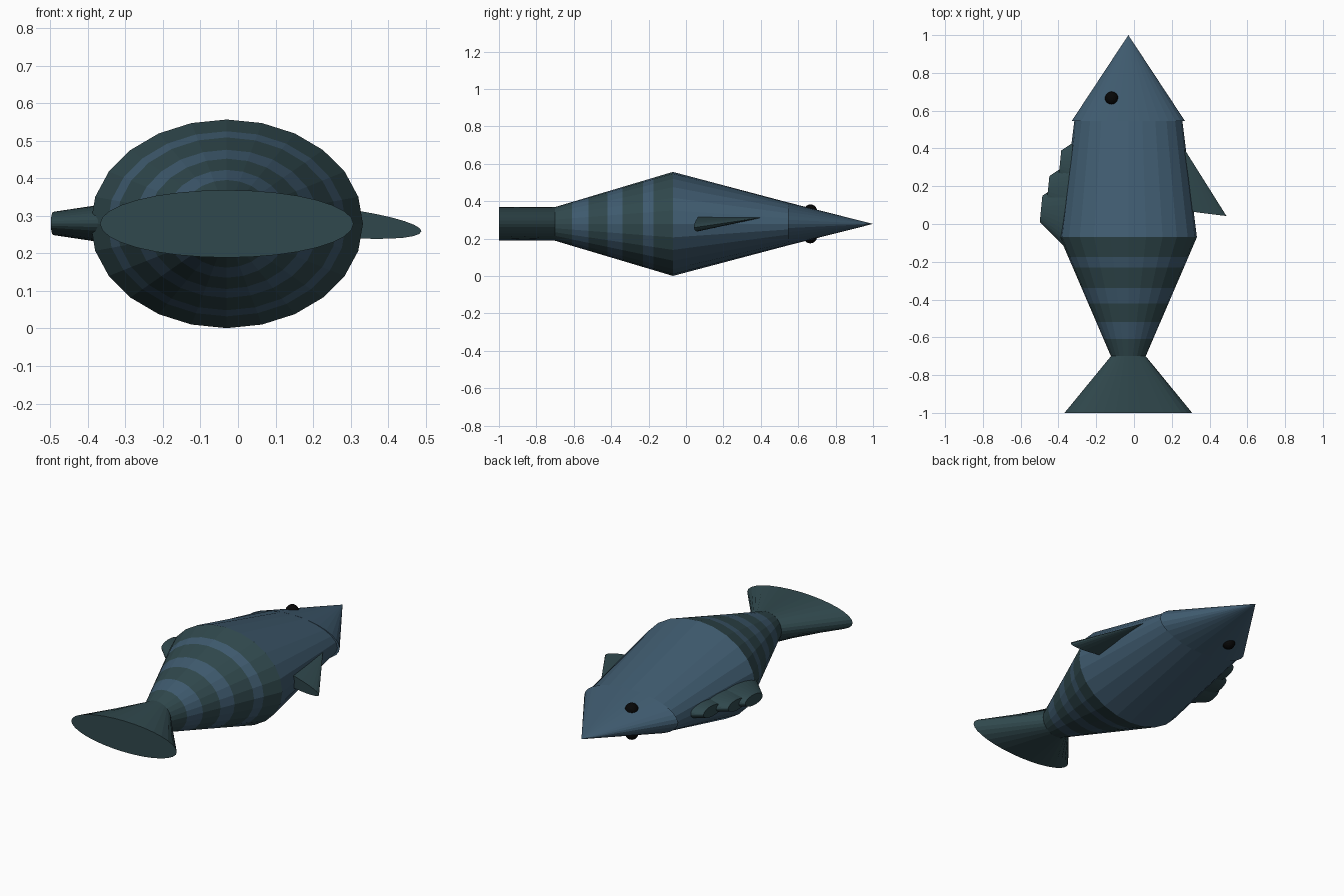
import bpy, bmesh, math
from mathutils import Vector, Matrix

if "Cube" in bpy.data.objects:
    bpy.data.objects.remove(bpy.data.objects["Cube"])


def material(name, color):
    m = bpy.data.materials.new(name)
    m.diffuse_color = (*color, 1)
    m.use_nodes = True
    m.node_tree.nodes["Principled BSDF"].inputs["Base Color"].default_value = m.diffuse_color
    return m


BLUE = material("blue_scales", (0.05, 0.105, 0.16))
TEAL = material("dark_teal", (0.03, 0.066, 0.075))
BLACK = material("black", (0.002, 0.002, 0.002))


def loft(name, rings, mats, origin, axis=(0, 1, 0), side=(1, 0, 0), sides=32):
    """Closed loft of ellipses; rings = (distance along axis, radius to side, thickness radius)."""
    y = Vector(axis).normalized()
    x = Vector(side)
    x = (x - y * x.dot(y)).normalized()
    frame = Matrix((x, y, x.cross(y))).transposed()
    bm = bmesh.new()
    loops = []
    for d, rx, rz in rings:
        n = sides if rx > 0 else 1
        loops.append([bm.verts.new(frame @ Vector((rx * math.sin(2 * math.pi * i / n), d,
                                                   rz * math.cos(2 * math.pi * i / n))))
                      for i in range(n)])
    for k, (a, b) in enumerate(zip(loops, loops[1:])):
        for i in range(sides):
            j = (i + 1) % sides
            quad = [a[i % len(a)], a[j % len(a)], b[j % len(b)], b[i % len(b)]]
            f = bm.faces.new(list(dict.fromkeys(quad)))
            f.material_index = k % len(mats)
    for loop in (loops[0], loops[-1]):
        if len(loop) > 1:
            bm.faces.new(loop)
    bmesh.ops.recalc_face_normals(bm, faces=bm.faces)
    me = bpy.data.meshes.new(name)
    bm.to_mesh(me)
    bm.free()
    for m in mats:
        me.materials.append(m)
    ob = bpy.data.objects.new(name, me)
    ob.location = origin
    bpy.context.collection.objects.link(ob)
    return ob


CENTRE = (-0.03, 0, 0.279)

# head and front of the body
loft("head", [(0.545, 0.30, 0.115), (1.0, 0, 0)], [BLUE], CENTRE)
loft("front_body", [(-0.07, 0.363, 0.278), (0.545, 0.286, 0.115)], [BLUE], CENTRE, sides=24)

# striped rear body, tapering from the widest point to the tail root
stripes = [-0.07, -0.175, -0.23, -0.34, -0.42, -0.52, -0.61, -0.70]
rings = []
for s in stripes:
    t = (s + 0.07) / -0.63
    rings.append((s, 0.363 + t * (0.092 - 0.363), 0.278 + t * (0.09 - 0.278)))
loft("striped_rear_body", rings, [TEAL, BLUE], CENTRE, sides=24)

# tail fin
loft("tail_fin", [(-1.0, 0.338, 0.09), (-0.70, 0.092, 0.09)], [TEAL], CENTRE)

# single swept fin on the right: a flattened cone with its base facing back
loft("swept_fin", [(0, 0.28, 0.04), (0.33, 0, 0)], [TEAL], (0.213, 0.081, 0.288),
     axis=(0.047, 0.324, 0.025), side=(0.99, -0.145, -0.105))

# row of three flattened stubs along the left edge
for i, (x, y) in enumerate([(-0.392, 0.32), (-0.455, 0.184), (-0.492, 0.08)]):
    loft(f"edge_fin_{i + 1}", [(-0.16, 0.20, 0.055), (0, 0.07, 0.031)], [TEAL],
         (x, y, 0.28), axis=(-0.995, 0.1, 0), side=(-0.1, -0.995, 0))

# eyes on both flat faces of the head
for name, z in (("upper_eye", 0.347), ("lower_eye", 0.211)):
    bpy.ops.mesh.primitive_uv_sphere_add(segments=20, ring_count=12, radius=0.036,
                                         location=(-0.118, 0.665, z))
    eye = bpy.context.object
    eye.name = name
    eye.data.materials.append(BLACK)
